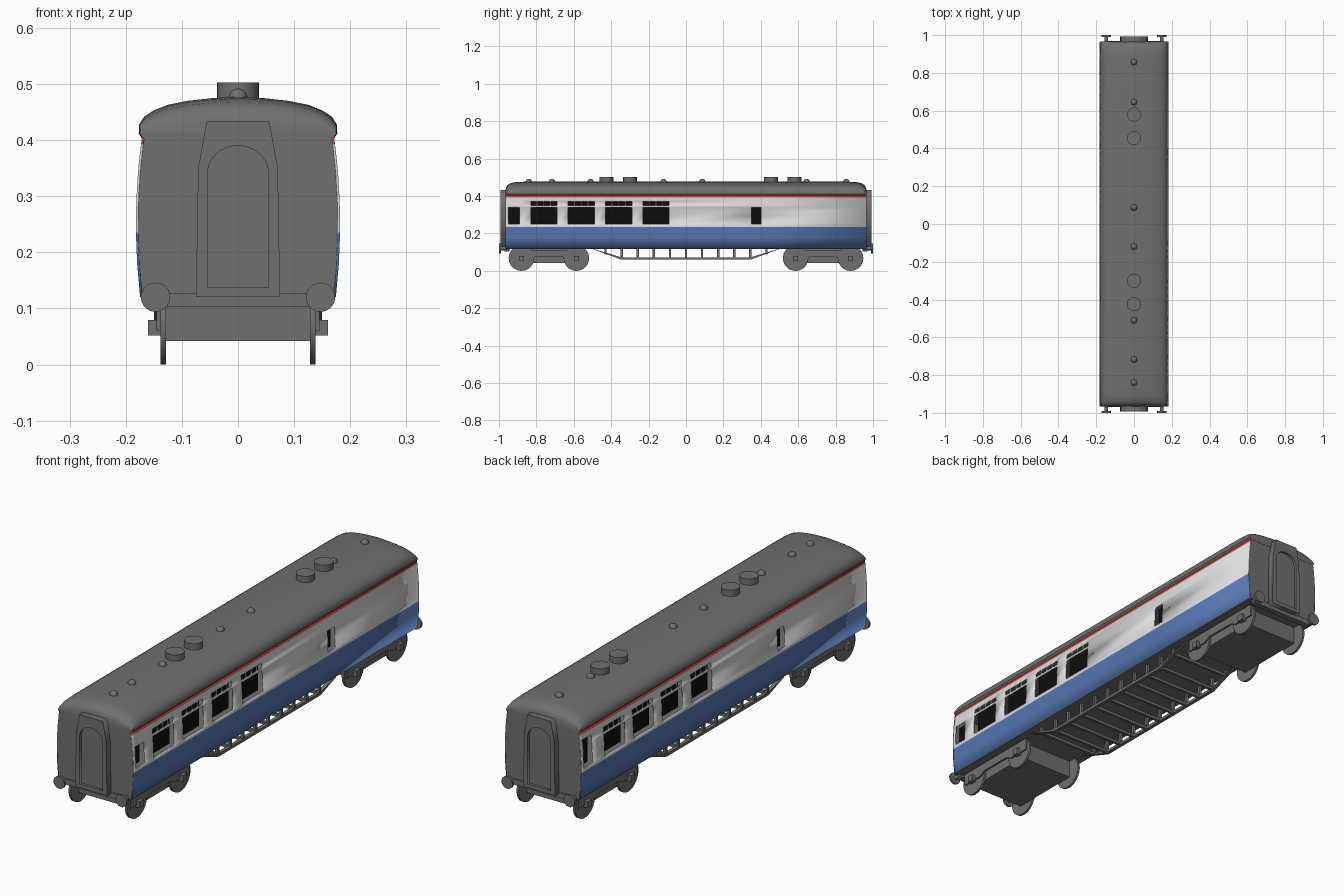
import bpy, bmesh, math
from mathutils import Matrix, Vector

if "Cube" in bpy.data.objects:
    bpy.data.objects.remove(bpy.data.objects["Cube"])


def material(name, rgb):
    m = bpy.data.materials.new(name)
    m.diffuse_color = (*rgb, 1)
    m.use_nodes = True
    m.node_tree.nodes["Principled BSDF"].inputs["Base Color"].default_value = m.diffuse_color
    return m


GREY = material("dark grey", (0.16, 0.16, 0.16))
WHITE = material("off white", (0.72, 0.72, 0.72))
BLUE = material("blue", (0.095, 0.18, 0.44))
RED = material("red", (0.72, 0.055, 0.055))
BLACK = material("black", (0.004, 0.004, 0.004))


def finish(name, bm, mats, smooth=False, recalc=True):
    if recalc:
        bmesh.ops.recalc_face_normals(bm, faces=bm.faces)
    me = bpy.data.meshes.new(name)
    bm.to_mesh(me)
    bm.free()
    for m in mats:
        me.materials.append(m)
    ob = bpy.data.objects.new(name, me)
    bpy.context.collection.objects.link(ob)
    if smooth:
        bpy.ops.object.select_all(action='DESELECT')
        ob.select_set(True)
        bpy.context.view_layer.objects.active = ob
        bpy.ops.object.shade_smooth_by_angle(angle=math.radians(35))
    return ob


def box(name, x, y, z, mat=GREY):
    bm = bmesh.new()
    size = Vector((x[1] - x[0], y[1] - y[0], z[1] - z[0]))
    mid = Vector((sum(x) / 2, sum(y) / 2, sum(z) / 2))
    bmesh.ops.create_cube(bm, size=1, matrix=Matrix.Translation(mid) @ Matrix.Diagonal((*size, 1)))
    return finish(name, bm, [mat])


def cylinder(name, centre, r, depth, axis, seg=32):
    rot = {'X': Matrix.Rotation(math.pi / 2, 4, 'Y'), 'Y': Matrix.Rotation(math.pi / 2, 4, 'X'),
           'Z': Matrix.Identity(4)}[axis]
    bm = bmesh.new()
    bmesh.ops.create_cone(bm, cap_ends=True, segments=seg, radius1=r, radius2=r, depth=depth,
                          matrix=Matrix.Translation(centre) @ rot)
    return finish(name, bm, [GREY], True)


def extrude_yz(name, pts, x0, x1):
    # side-view outline extruded across the width
    bm = bmesh.new()
    f = bm.faces.new([bm.verts.new((x0, y, z)) for y, z in pts])
    g = bmesh.ops.extrude_face_region(bm, geom=[f])
    bmesh.ops.translate(bm, vec=(x1 - x0, 0, 0),
                        verts=[v for v in g['geom'] if isinstance(v, bmesh.types.BMVert)])
    return finish(name, bm, [GREY])


# Bowed side walls with window openings
LEVELS = [0.12, 0.18, 0.235, 0.25, 0.295, 0.34, 0.35, 0.37, 0.393, 0.408]
END = 0.965


def bow(z):
    return 0.182 - 0.45 * (z - 0.25) ** 2


def side_wall(name, side, starts, doors):
    openings = [(a, b, 0.25, t) for a, b, t in doors]
    plates = list(openings)
    for s in starts:
        openings.append((s, s + 0.14, 0.25, 0.34))
        plates.append((s, s + 0.14, 0.25, 0.37))
        for i in range(4):
            openings.append((s + i * 0.036, s + i * 0.036 + 0.032, 0.35, 0.37))
    ys = sorted({round(v, 4) for o in openings for v in o[:2]} | {-END, END})
    bm = bmesh.new()
    grid = [[bm.verts.new((side * bow(z), y, z)) for z in LEVELS] for y in ys]
    for i in range(len(ys) - 1):
        for j in range(len(LEVELS) - 1):
            y, z = (ys[i] + ys[i + 1]) / 2, (LEVELS[j] + LEVELS[j + 1]) / 2
            if any(a < y < b and c < z < d for a, b, c, d in openings):
                continue
            quad = [grid[i][j], grid[i + 1][j], grid[i + 1][j + 1], grid[i][j + 1]]
            f = bm.faces.new(quad[::side])
            f.material_index = 1 if z < 0.235 else 2 if z > 0.393 else 0
    ob = finish(name, bm, [WHITE, BLUE, RED], True, recalc=False)
    mod = ob.modifiers.new("thickness", 'SOLIDIFY')
    mod.thickness = 0.004
    # dark glass set behind the openings
    for k, (a, b, c, d) in enumerate(plates):
        x = sorted((side * 0.154, side * 0.158))
        box(f"{name}_glass_{k}", x, (a, b), (c, d), BLACK)


side_wall("right_wall", 1, [-0.83, -0.63, -0.43, -0.23], [(-0.95, -0.89, 0.34), (0.35, 0.40, 0.34)])
side_wall("left_wall", -1, [0.08, 0.28, 0.475, 0.67], [(0.89, 0.95, 0.37), (-0.41, -0.36, 0.34)])

# Floor
box("floor", (-0.172, 0.172), (-END, END), (0.118, 0.126))

# Domed roof lofted along the length
half = [(0.172, 0.404), (0.177, 0.412), (0.176, 0.428), (0.167, 0.442), (0.150, 0.453),
        (0.125, 0.463), (0.09, 0.470), (0.045, 0.475)]
section = half + [(0, 0.477)] + [(-x, z) for x, z in half[::-1]]
stations = [(0.966, 0.28), (0.962, 0.52), (0.954, 0.72), (0.94, 0.87), (0.91, 0.96), (0.86, 1.0)]
stations = [(-y, f) for y, f in stations] + stations[::-1]
bm = bmesh.new()
rings = [[bm.verts.new((x * (0.985 + 0.015 * f), y, 0.41 + (z - 0.41) * (f if z > 0.41 else 1)))
          for x, z in section] for y, f in stations]
n = len(section)
for a, b in zip(rings, rings[1:]):
    for i in range(n):
        bm.faces.new((a[i], a[(i + 1) % n], b[(i + 1) % n], b[i]))
bm.faces.new(rings[0])
bm.faces.new(rings[-1])
finish("roof", bm, [GREY], True)

# Roof vents and lamp domes
for k, y in enumerate((-0.425, -0.30, 0.455, 0.58)):
    cylinder(f"roof_vent_{k}", (0, y, 0.486), 0.037, 0.034, 'Z')
for k, y in enumerate((-0.84, -0.717, -0.51, -0.12, 0.087, 0.645, 0.857)):
    bm = bmesh.new()
    bmesh.ops.create_uvsphere(bm, u_segments=16, v_segments=10, radius=0.017,
                              matrix=Matrix.Translation((0, y, 0.475)))
    finish(f"roof_dome_{k}", bm, [GREY], True)


def gangway(name, side):
    # frame outline with an arched doorway
    outer = [(-0.075, 0.12), (0.075, 0.12), (0.071, 0.35), (0.056, 0.433), (-0.056, 0.433), (-0.071, 0.35)]
    arch = [(0.054 * math.cos(t * math.pi / 14), 0.342 + 0.048 * math.sin(t * math.pi / 14)) for t in range(15)]
    inner = [(-0.054, 0.137), (0.054, 0.137)] + arch
    cu = bpy.data.curves.new(name, 'CURVE')
    cu.dimensions = '2D'
    cu.fill_mode = 'BOTH'
    cu.extrude = 0.0145
    for pts in (outer, inner):
        sp = cu.splines.new('POLY')
        sp.points.add(len(pts) - 1)
        for p, (x, z) in zip(sp.points, pts):
            p.co = (x, z, 0, 1)
        sp.use_cyclic_u = True
    cu.materials.append(GREY)
    ob = bpy.data.objects.new(name, cu)
    bpy.context.collection.objects.link(ob)
    ob.rotation_euler = (math.pi / 2, 0, 0)
    ob.location = (0, side * 0.9785, 0)
    bpy.ops.object.select_all(action='DESELECT')
    ob.select_set(True)
    bpy.context.view_layer.objects.active = ob
    bpy.ops.object.convert(target='MESH')
    box(name + "_door", (-0.06, 0.06), sorted((side * 0.97, side * 0.982)), (0.13, 0.395))


for side, label in ((-1, "front"), (1, "rear")):
    # End wall, gangway, beam and buffers
    bm = bmesh.new()
    outline = [(bow(z), z) for z in LEVELS] + [(-bow(z), z) for z in LEVELS[::-1]]
    f = bm.faces.new([bm.verts.new((x, side * END, z)) for x, z in outline])
    f.normal_update()
    if f.normal.y * side < 0:
        f.normal_flip()
    finish(label + "_end_wall", bm, [GREY], recalc=False)
    gangway(label + "_gangway", side)
    box(label + "_buffer_beam", (-0.15, 0.15), sorted((side * 0.945, side * 0.97)), (0.103, 0.127))
    for x in (-0.147, 0.147):
        cylinder(label + "_buffer_head", (x, side * 0.995, 0.12), 0.026, 0.01, 'Y')
        cylinder(label + "_buffer_shank", (x, side * 0.972, 0.12), 0.010, 0.05, 'Y', 16)

    # Bogie block, side frames, wheels and axle boxes
    c = side * 0.733
    box(label + "_bogie_block", (-0.128, 0.128), (c - 0.16, c + 0.16), (0.042, 0.12))
    for s in (-1, 1):
        prof = [(c - 0.20, 0.112), (c - 0.20, 0.06), (c - 0.10, 0.06), (c - 0.07, 0.075),
                (c + 0.07, 0.075), (c + 0.10, 0.06), (c + 0.20, 0.06), (c + 0.20, 0.112)]
        extrude_yz(label + "_bogie_frame", prof, s * 0.137, s * 0.145)
        for y in (c - 0.147, c + 0.147):
            cylinder(label + "_wheel", (s * 0.133, y, 0.068), 0.068, 0.010, 'X', 40)
            box(label + "_axle_box", sorted((s * 0.136, s * 0.16)), (y - 0.014, y + 0.014), (0.052, 0.079))
    for y in (c - 0.147, c + 0.147):
        cylinder(label + "_axle", (0, y, 0.068), 0.012, 0.26, 'X', 16)

# Underframe trusses with posts and cross bars
top = [(-0.52, 0.125), (-0.345, 0.072), (0.345, 0.072), (0.52, 0.125)]
low = [(0.50, 0.117), (0.345, 0.06), (-0.345, 0.06), (-0.50, 0.117)]
for s, label in ((-1, "left"), (1, "right")):
    extrude_yz(label + "_truss", top + low, s * 0.135, s * 0.15)
for k in range(-5, 6):
    y = k * 0.086
    z = 0.066 if abs(y) < 0.345 else 0.066 + (abs(y) - 0.345) * 0.31
    for s in (-1, 1):
        box("truss_post", sorted((s * 0.136, s * 0.148)), (y - 0.006, y + 0.006), (z, 0.12))
    box("truss_cross_bar", (-0.14, 0.14), (y - 0.006, y + 0.006), (z - 0.004, z + 0.008))
